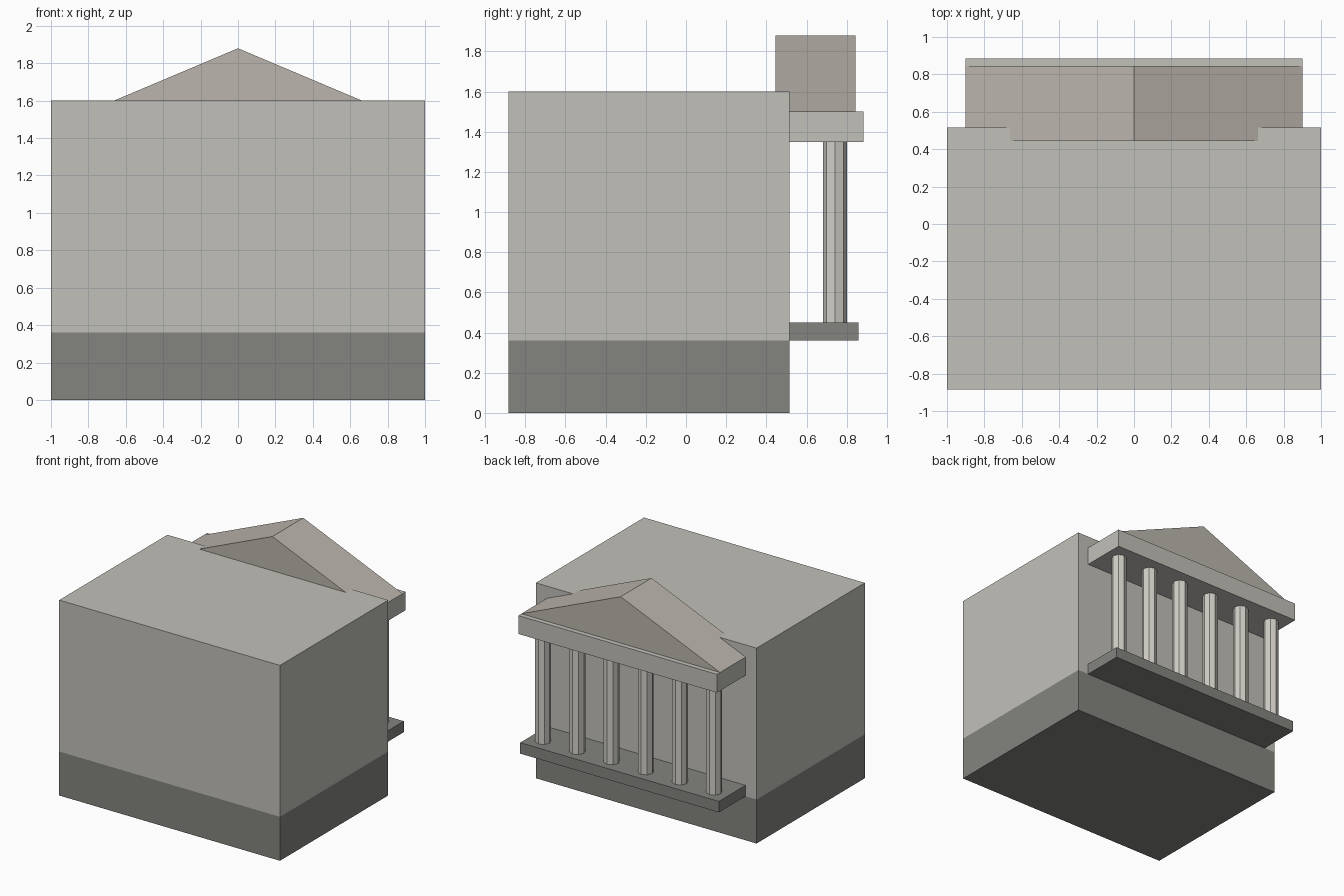
import bpy, bmesh
from math import pi
from mathutils import Matrix

if "Cube" in bpy.data.objects:
    bpy.data.objects.remove(bpy.data.objects["Cube"])


def material(name, color):
    m = bpy.data.materials.new(name)
    m.diffuse_color = (*color, 1)
    m.use_nodes = True
    m.node_tree.nodes["Principled BSDF"].inputs["Base Color"].default_value = m.diffuse_color
    return m


STONE = material("pale_stone", (0.54, 0.53, 0.49))
DARK = material("dark_stone", (0.23, 0.235, 0.215))
COLUMN = material("column_stone", (0.64, 0.62, 0.57))
ROOF = material("roof_stone", (0.50, 0.47, 0.42))


def finish(bm, name, mat):
    bmesh.ops.recalc_face_normals(bm, faces=bm.faces)
    me = bpy.data.meshes.new(name)
    bm.to_mesh(me)
    bm.free()
    me.materials.append(mat)
    ob = bpy.data.objects.new(name, me)
    bpy.context.collection.objects.link(ob)
    return ob


def prism(name, profile, y0, y1, mat):
    """Extrude an x-z profile along y."""
    bm = bmesh.new()
    face = bm.faces.new([bm.verts.new((x, y0, z)) for x, z in profile])
    ext = bmesh.ops.extrude_face_region(bm, geom=[face])
    moved = [v for v in ext["geom"] if isinstance(v, bmesh.types.BMVert)]
    bmesh.ops.translate(bm, verts=moved, vec=(0, y1 - y0, 0))
    return finish(bm, name, mat)


def block(name, half_x, y0, y1, z0, z1, mat):
    h = half_x
    return prism(name, [(-h, z0), (h, z0), (h, z1), (-h, z1)], y0, y1, mat)


# Main building: dark plinth with pale walls above
block("plinth", 1.0, -0.885, 0.515, 0, 0.36, DARK)
block("main_hall", 1.0, -0.885, 0.515, 0.36, 1.6, STONE)

# Portico on the rear side: floor, beam and gable
block("portico_floor", 0.9, 0.46, 0.86, 0.36, 0.45, DARK)
block("portico_beam", 0.9, 0.485, 0.885, 1.35, 1.5, STONE)
prism("pediment", [(-0.9, 1.5), (0.9, 1.5), (0, 1.88)], 0.445, 0.845, ROOF)

# Row of six eight-sided columns
for i in range(6):
    bm = bmesh.new()
    bmesh.ops.create_cone(bm, cap_ends=True, segments=8, radius1=0.06,
                          radius2=0.06, depth=0.9,
                          matrix=Matrix.Rotation(pi / 2, 4, 'Z'))
    column = finish(bm, f"column_{i + 1}", COLUMN)
    column.location = (-0.775 + 0.31 * i, 0.742, 0.9)
